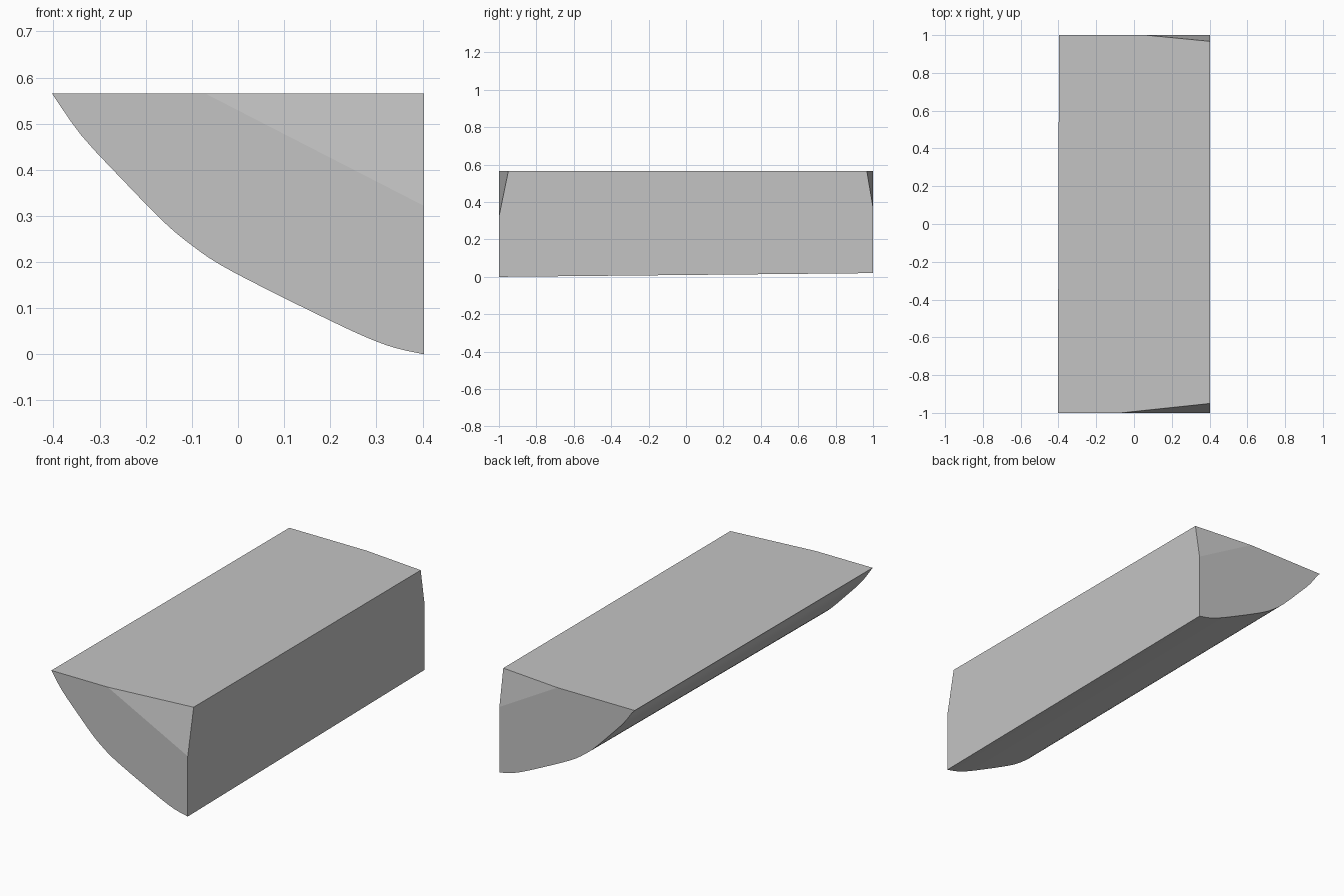
import bpy, bmesh
from mathutils import Vector

if "Cube" in bpy.data.objects:
    bpy.data.objects.remove(bpy.data.objects["Cube"], do_unlink=True)

HALF, TOP = 0.403, 0.565

# Curved underside, from the upper edge down to the foot of the flat side
UNDERSIDE = [(-HALF, TOP), (-0.34, 0.475), (-0.25, 0.378), (-0.16, 0.286),
             (-0.1, 0.236), (-0.04, 0.195), (0.06, 0.142), (0.2, 0.073),
             (0.28, 0.036), (0.34, 0.014), (HALF, 0)]


def smooth_path(points, steps=3):
    """Run a smooth curve through the points."""
    pts = [Vector(p) for p in points]
    pts = [2 * pts[0] - pts[1]] + pts + [2 * pts[-1] - pts[-2]]
    path = []
    for a, b, c, d in zip(pts, pts[1:], pts[2:], pts[3:]):
        for i in range(steps):
            t = i / steps
            path.append(b + (c - a) * t / 2
                        + (a - b * 2.5 + c * 2 - d / 2) * t * t
                        + (b * 3 - a - c * 3 + d) * t ** 3 / 2)
    return path + [pts[-2]]


def cut_corner(bm, a, b, c):
    """Slice off the corner beyond the plane through three points."""
    a, b, c = Vector(a), Vector(b), Vector(c)
    normal = (b - a).cross(c - a)
    if normal.dot(a) < 0:
        normal.negate()
    bmesh.ops.bisect_plane(bm, geom=bm.verts[:] + bm.edges[:] + bm.faces[:],
                           plane_co=a, plane_no=normal, clear_outer=True)
    bmesh.ops.holes_fill(bm, edges=[e for e in bm.edges if e.is_boundary])


# Block lofted between front and slightly shallower back outline
bm = bmesh.new()
path = smooth_path(UNDERSIDE)
front, back = [], []
for x, z in path:
    along = (x + HALF) / (2 * HALF)
    front.append(bm.verts.new((x, -1, z)))
    lift = 0.008 + 0.012 * along
    back.append(bm.verts.new((x + 0.006 * (1 - along), 1, min(z + lift, TOP))))
for ring, y in ((front, -1), (back, 1)):
    ring.append(bm.verts.new((HALF, y, TOP)))
    bm.faces.new(ring)
n = len(front)
for i in range(n):
    j = (i + 1) % n
    face = bm.faces.new((front[i], front[j], back[j], back[i]))
    face.smooth = i < len(path) - 1

# Shallow slanted cuts at the two upper corners of the flat side
cut_corner(bm, (-0.07, -1, TOP), (HALF, -1, 0.322), (HALF, -0.95, TOP))
cut_corner(bm, (0.06, 1, TOP), (HALF, 1, 0.37), (HALF, 0.967, TOP))
bmesh.ops.recalc_face_normals(bm, faces=bm.faces[:])

mesh = bpy.data.meshes.new("curved_block")
bm.to_mesh(mesh)
bm.free()
block = bpy.data.objects.new("curved_block", mesh)
bpy.context.collection.objects.link(block)

# Plain grey
grey = bpy.data.materials.new("grey")
grey.use_nodes = True
colour = (0.55, 0.55, 0.55, 1)
grey.diffuse_color = colour
grey.node_tree.nodes["Principled BSDF"].inputs["Base Color"].default_value = colour
mesh.materials.append(grey)
